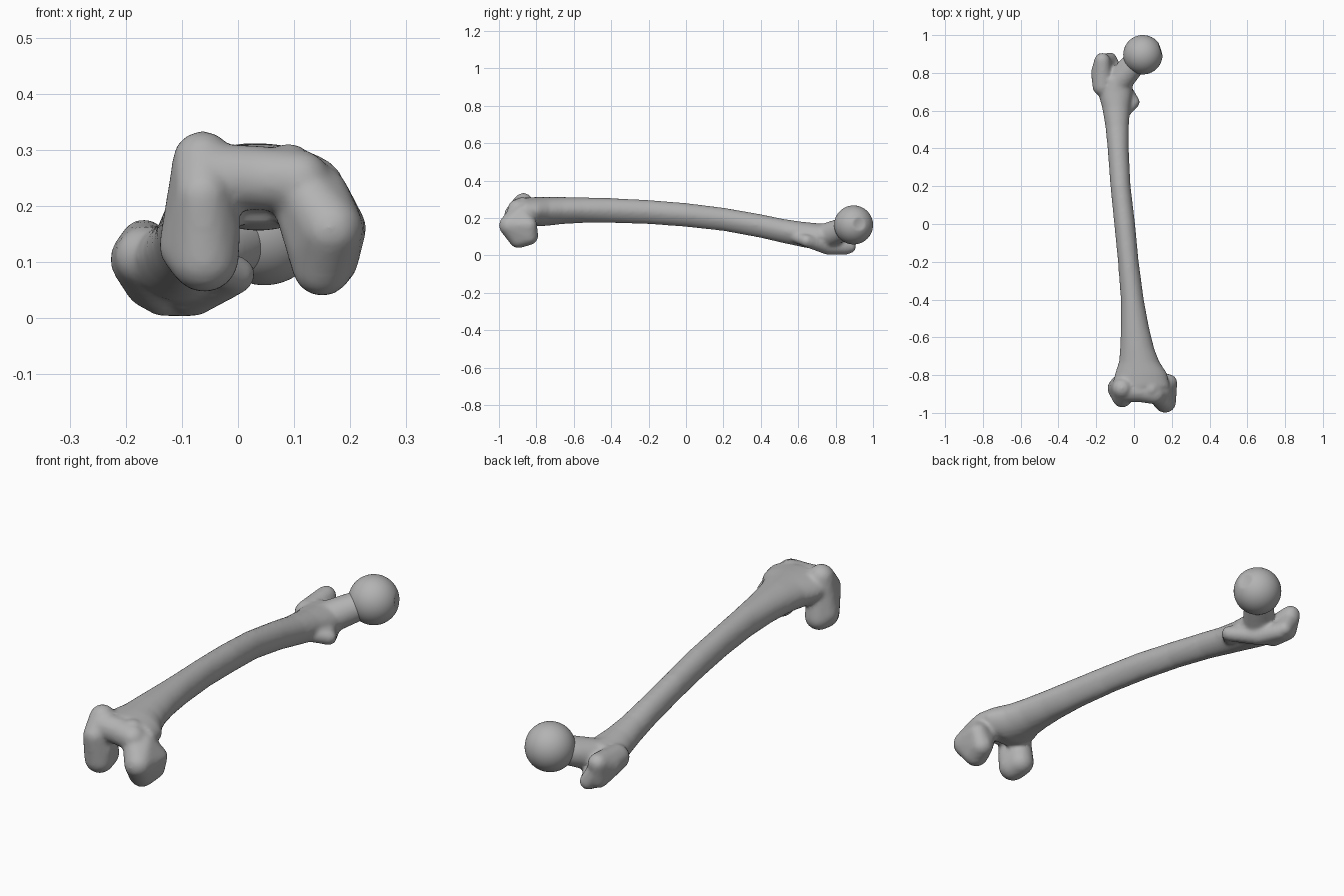
import bpy, bmesh, math
from mathutils import Vector, Matrix

cube = bpy.data.objects.get("Cube")
if cube:
    bpy.data.objects.remove(cube, do_unlink=True)

mat = bpy.data.materials.new("bone_grey")
mat.use_nodes = True
grey = (0.45, 0.45, 0.45, 1)
mat.diffuse_color = grey
mat.node_tree.nodes["Principled BSDF"].inputs["Base Color"].default_value = grey


def finish(bm, name):
    bmesh.ops.recalc_face_normals(bm, faces=bm.faces[:])
    mesh = bpy.data.meshes.new(name)
    bm.to_mesh(mesh)
    bm.free()
    mesh.materials.append(mat)
    obj = bpy.data.objects.new(name, mesh)
    bpy.context.collection.objects.link(obj)
    return obj


def hull(name, *balls):
    """Convex skin stretched over a few balls (x, y, z, radius)."""
    bm = bmesh.new()
    for x, y, z, r in balls:
        bmesh.ops.create_icosphere(bm, subdivisions=3, radius=r,
                                   matrix=Matrix.Translation((x, y, z)))
    res = bmesh.ops.convex_hull(bm, input=bm.verts[:])
    junk = {g for g in res["geom_interior"] + res["geom_unused"]
            if isinstance(g, bmesh.types.BMVert)}
    bmesh.ops.delete(bm, geom=list(junk), context='VERTS')
    loose = [f for f in bm.faces if any(len(e.link_faces) != 2 for e in f.edges)]
    if loose:
        # Rebuild from the points alone when old ball faces remain
        points = [v.co.copy() for v in bm.verts]
        bm.free()
        bm = bmesh.new()
        for p in points:
            bm.verts.new(p)
        bmesh.ops.convex_hull(bm, input=bm.verts[:])
    return finish(bm, name)


def loft(name, stations, sides=32):
    """Tube through stations (y, left, right, bottom, top), ridged below."""
    bm = bmesh.new()
    rings = []
    for y, x0, x1, z0, z1 in stations:
        ring = []
        for i in range(sides):
            a = math.tau * i / sides
            c, s = math.cos(a), math.sin(a)
            c *= 1 - 0.15 * max(0, -s)
            ring.append(bm.verts.new(((x0 + x1) / 2 + c * (x1 - x0) / 2, y,
                                      (z0 + z1) / 2 + s * (z1 - z0) / 2)))
        rings.append(ring)
    for a, b in zip(rings, rings[1:]):
        for i in range(sides):
            j = (i + 1) % sides
            bm.faces.new((a[i], a[j], b[j], b[i]))
    bm.faces.new(rings[0])
    bm.faces.new(rings[-1])
    return finish(bm, name)


# Shaft, flared at the knee end
shaft = loft("shaft", [
    (-0.86, -.115, .19, .17, .31), (-0.79, -.10, .175, .155, .312),
    (-0.73, -.08, .135, .16, .312), (-0.66, -.074, .108, .168, .312),
    (-0.55, -.07, .08, .174, .31), (-0.40, -.07, .052, .174, .306),
    (-0.20, -.085, .025, .168, .296), (0.0, -.105, .006, .153, .28),
    (0.20, -.125, -.018, .131, .255), (0.40, -.14, -.028, .094, .22),
    (0.52, -.152, -.027, .066, .195), (0.62, -.17, -.02, .045, .18),
    (0.70, -.192, -.008, .03, .172), (0.77, -.19, -.005, .025, .17)])

parts = [
    # Knee end
    hull("outer_condyle", (-.063, -.87, .28, .054), (-.063, -.922, .22, .05),
         (-.085, -.87, .13, .056), (-.06, -.895, .108, .062),
         (-.065, -.85, .112, .058), (-.04, -.90, .16, .045)),
    hull("inner_condyle", (.09, -.875, .266, .046), (.165, -.942, .16, .058),
         (.185, -.84, .16, .044), (.15, -.895, .093, .054),
         (.165, -.84, .105, .05), (.13, -.91, .13, .042),
         (.15, -.88, .225, .045)),
    hull("groove_bridge", (-.06, -.885, .255, .058), (.03, -.885, .25, .058)),
    hull("groove_bridge_side", (.03, -.885, .25, .058), (.11, -.90, .245, .055)),
    # Hip end
    hull("neck", (-.09, .74, .1, .07), (-.03, .83, .132, .058),
         (.04, .89, .16, .058)),
    hull("greater_trochanter", (-.165, .73, .11, .055), (-.17, .80, .105, .058),
         (-.168, .865, .135, .042), (-.13, .79, .045, .043),
         (-.16, .85, .06, .042)),
    hull("trochanter_tip", (-.165, .86, .11, .04), (-.125, .875, .045, .034),
         (-.12, .84, .04, .038)),
    hull("crest_upper", (-.12, .85, .042, .04), (-.08, .76, .045, .042)),
    hull("crest_lower", (-.08, .76, .045, .042), (-.005, .65, .075, .033)),
    hull("lesser_trochanter", (-.002, .645, .078, .033), (-.06, .58, .1, .03),
         (-.04, .7, .08, .03)),
]

# Fuse the parts into one continuous bone surface
bpy.ops.object.select_all(action='DESELECT')
for p in parts + [shaft]:
    p.select_set(True)
bpy.context.view_layer.objects.active = shaft
bpy.ops.object.join()
shaft.name = "thigh_bone"
remesh = shaft.modifiers.new("fuse", 'REMESH')
remesh.mode = 'VOXEL'
remesh.voxel_size = 0.009
remesh.use_smooth_shade = True
soften = shaft.modifiers.new("soften", 'SMOOTH')
soften.factor = 0.5
soften.iterations = 7
for name in ("fuse", "soften"):
    bpy.ops.object.modifier_apply(modifier=name)

# Ball of the hip joint with its small pit
centre, radius = Vector((.047, .896, .163)), 0.104
bm = bmesh.new()
bmesh.ops.create_icosphere(bm, subdivisions=5, radius=radius,
                           matrix=Matrix.Translation(centre))
pit = centre + Vector((.95, .3, .05)).normalized() * radius
for v in bm.verts:
    d = (v.co - pit).length / 0.035
    if d < 1:
        v.co += (centre - v.co).normalized() * 0.01 * (1 - d * d)
head = finish(bm, "hip_ball")
for f in head.data.polygons:
    f.use_smooth = True
for f in shaft.data.polygons:
    f.use_smooth = True
